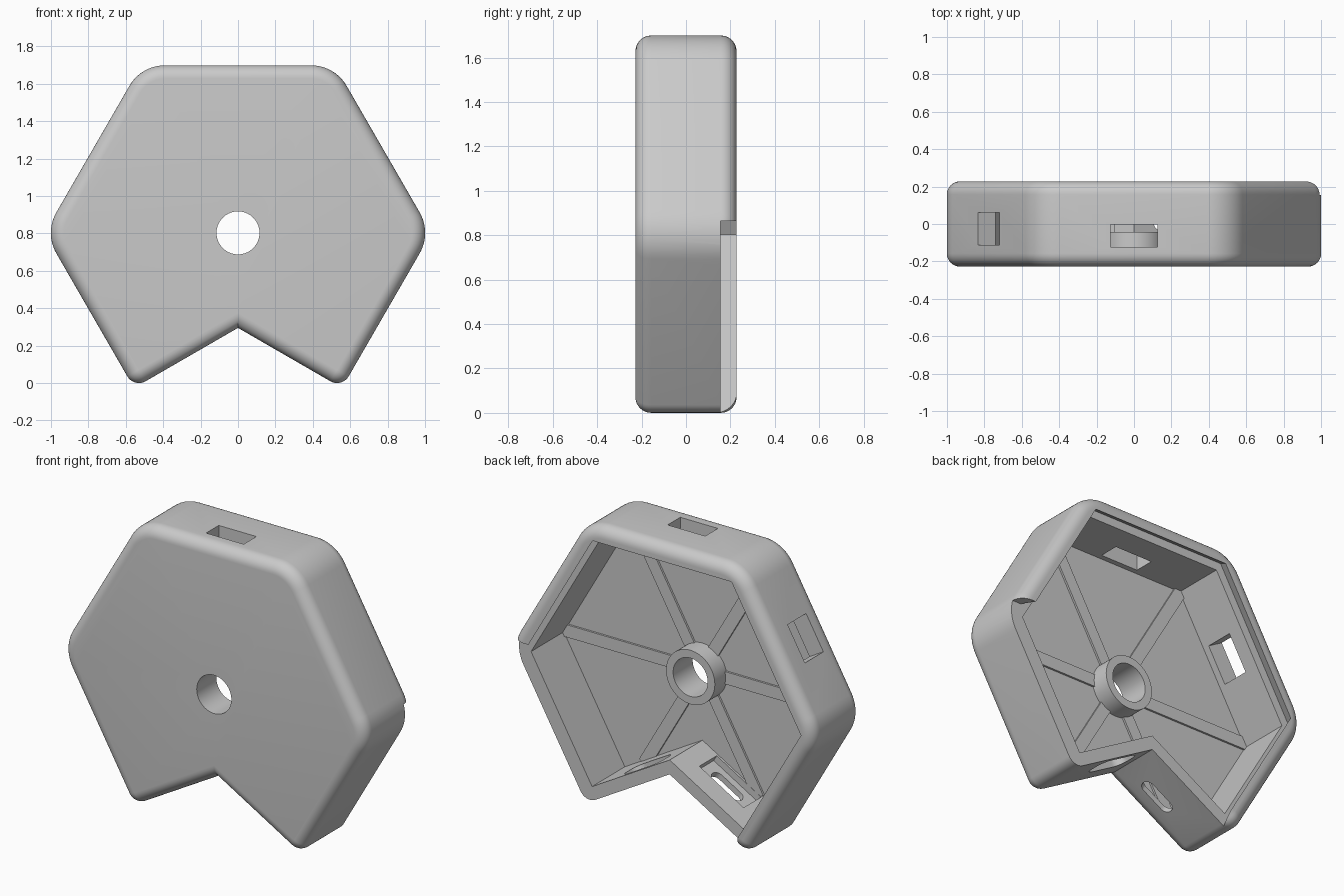
import bpy, bmesh
from math import radians, cos, sin, pi
from mathutils import Vector, Matrix

cube = bpy.data.objects.get("Cube")
if cube:
    bpy.data.objects.remove(cube)

CZ = 0.803            # height of the hexagon centre
APO = 0.896           # outer apothem
APEX = 0.295          # height of the notch apex
HALF, FLOOR, LEDGE = 0.2275, -0.156, 0.155
WALL, LOW_WALL, ROUND = 0.107, 0.09, 0.07
C30, T30 = cos(pi / 6), 0.57735

grey = bpy.data.materials.new("light grey plastic")
grey.use_nodes = True
grey.diffuse_color = (0.59, 0.59, 0.59, 1)
grey.node_tree.nodes["Principled BSDF"].inputs["Base Color"].default_value = grey.diffuse_color


def loft(name, rings, closed_loop=False):
    """Skin a stack of equal point rings, capped unless the stack loops."""
    bm = bmesh.new()
    rows = [[bm.verts.new(p) for p in ring] for ring in rings]
    n = len(rows[0])
    pairs = list(zip(rows, rows[1:]))
    if closed_loop:
        pairs.append((rows[-1], rows[0]))
    else:
        bm.faces.new(rows[0])
        bm.faces.new(rows[-1])
    for a, b in pairs:
        for i in range(n):
            j = (i + 1) % n
            bm.faces.new((a[i], a[j], b[j], b[i]))
    bmesh.ops.recalc_face_normals(bm, faces=bm.faces)
    mesh = bpy.data.meshes.new(name)
    bm.to_mesh(mesh)
    bm.free()
    mesh.materials.append(grey)
    obj = bpy.data.objects.new(name, mesh)
    bpy.context.collection.objects.link(obj)
    return obj


def fillet(prev, p, nxt, r, inset=0.0, steps=10):
    """Arc points rounding a convex corner, moved inwards by inset."""
    if r == 0:
        return [p]
    u, v = (prev - p).normalized(), (nxt - p).normalized()
    half = u.angle(v) / 2
    c = p + (u + v).normalized() * r / sin(half)
    t = r / sin(half) * cos(half)
    a, b = (p + u * t - c).normalized(), (p + v * t - c).normalized()
    return [c + a.slerp(b, i / steps) * (r - inset) for i in range(steps + 1)]


def corners(apo, low, apex):
    """Hexagon with a V notch instead of its bottom edge; low is the lower apothem."""
    tx = (apex - CZ + 2 * low) / (T30 + 1 / T30)
    right = [(apo * T30, CZ + apo), ((apo + low) * T30, CZ + apo - low), (tx, apex - T30 * tx)]
    left = [(-x, z) for x, z in reversed(right)]
    return [Vector(p) for p in right + [(0, apex)] + left]


def outline(inset):
    pts = corners(APO, APO, APEX)
    out = []
    for i, p in enumerate(pts):
        if i == 3:
            out.append(p + Vector((0, inset / C30)))
        else:
            r = 0.072 if i in (2, 4) else 0.22
            out += fillet(pts[i - 1], p, pts[(i + 1) % 7], r, inset)
    return out


def at_y(points, y):
    return [(p[0], y, p[1]) for p in points]


def circle(r, y, n=64):
    return at_y([(r * cos(2 * pi * i / n), CZ + r * sin(2 * pi * i / n)) for i in range(n)], y)


def block(name, centre, angle, length, width, depth, r=0.0):
    """Rounded rectangle in a wall plane, extruded along the wall normal."""
    l, w = length / 2, width / 2
    rect = [Vector(p) for p in ((-l, -w), (l, -w), (l, w), (-l, w))]
    flat = []
    for i, p in enumerate(rect):
        flat += fillet(rect[i - 1], p, rect[(i + 1) % 4], r)
    m = Matrix.Translation(centre) @ Matrix.Rotation(radians(angle), 4, 'Y')
    return loft(name, [[m @ Vector((p.x, p.y, d)) for p in flat]
                       for d in (-depth / 2, depth / 2)])


def smooth(obj):
    bpy.ops.object.select_all(action='DESELECT')
    obj.select_set(True)
    bpy.context.view_layer.objects.active = obj
    bpy.ops.object.shade_smooth_by_angle(angle=radians(30))


# Outer body with rounded front and back rims
steps = [radians(90) * i / 8 for i in range(9)]
quarter = [(ROUND * (1 - sin(a)), HALF - ROUND * (1 - cos(a))) for a in steps]
profile = [(o, -y) for o, y in quarter] + [(o, y) for o, y in reversed(quarter)]
shell = loft("case_shell", [at_y(outline(o), y) for o, y in profile])

# Cavity
inner = corners(APO - WALL, APO - LOW_WALL, APEX + 0.075 / C30)
cutters = [loft("cavity_cutter", [at_y(inner, FLOOR), at_y(inner, LEDGE + 0.01)])]


# Dovetail channel for a cover that slides out along the lower right
def channel(apo):
    big = apo / C30
    slide = Vector((0.5, -C30)) * 2
    return [Vector(p) for p in ((-big / 2, CZ + apo), (big / 2, CZ + apo), (big, CZ))] + [
        Vector((big, CZ)) + slide, Vector((-big / 2, CZ - apo)) + slide, Vector((-big, CZ))]


cutters.append(loft("channel_cutter", [at_y(channel(0.84), LEDGE), at_y(channel(0.795), 0.235)]))
cutters.append(block("lip_end_cutter", (0.98, LEDGE + 0.1, 0.763), 0, 0.2, 0.2, 0.2))

# Centre bore and wall openings
cutters.append(loft("bore_cutter", [circle(0.115, -0.4), circle(0.115, 0)]))
cutters.append(block("top_slot_cutter", (0, -0.064, CZ + APO), 0, 0.25, 0.12, 0.3))
cutters.append(block("side_slot_cutter", (-APO * C30, -0.026, CZ + APO / 2), -60, 0.23, 0.175, 0.3))

# Right notch wall: stepped port; left notch wall: one larger rounded opening
for x, y, length, width, r in ((-0.214, -0.06, 0.22, 0.08, 0.039), (0.19, 0.04, 0.29, 0.16, 0.06)):
    side = 1 if x > 0 else -1
    wall = Vector((x, y, APEX - T30 * abs(x)))
    inward = Vector((side * 0.5, 0, C30))
    cutters.append(block("port_cutter", wall + inward * 0.035, side * 30, length, width, 0.2, r))
    if side < 0:
        cutters.append(block("port_recess_cutter", wall + inward * 0.085, -30, 0.34, 0.165, 0.1))

for c in cutters:
    c.hide_render = True
    mod = shell.modifiers.new(c.name, 'BOOLEAN')
    mod.operation, mod.solver, mod.object = 'DIFFERENCE', 'EXACT', c
bpy.context.view_layer.update()
cut_mesh = bpy.data.meshes.new_from_object(
    shell.evaluated_get(bpy.context.evaluated_depsgraph_get()))
shell.modifiers.clear()
shell.data = cut_mesh
for c in cutters:
    bpy.data.objects.remove(c)
smooth(shell)

# Hub ring around the bore
hub = loft("hub_ring", [circle(0.115, FLOOR - 0.01), circle(0.162, FLOOR - 0.01),
                        circle(0.162, -0.042), circle(0.115, -0.042)], True)
smooth(hub)

# Low ribs from the hub to the corners
for k in range(6):
    a = radians(60 * k)
    end = 0.76 if k in (4, 5) else 0.935
    mid = (end + 0.14) / 2
    block("floor_rib", (mid * cos(a), FLOOR, CZ + mid * sin(a)), -60 * k, end - 0.14, 0.024, 0.075)
